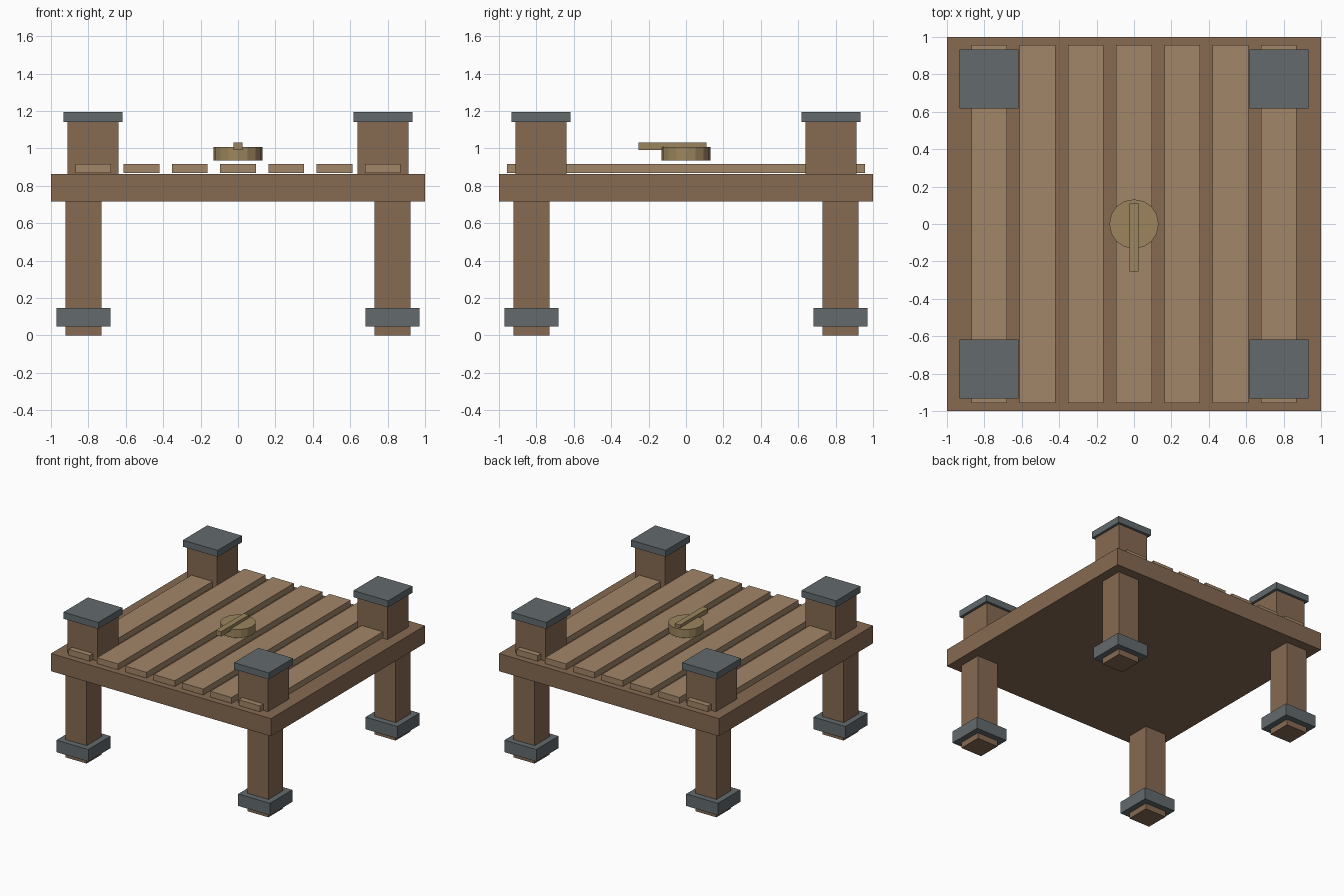
import bpy
import bmesh
from mathutils import Matrix

if "Cube" in bpy.data.objects:
    bpy.data.objects.remove(bpy.data.objects["Cube"])


def material(name, rgb):
    m = bpy.data.materials.new(name)
    m.diffuse_color = (*rgb, 1)
    m.use_nodes = True
    m.node_tree.nodes["Principled BSDF"].inputs["Base Color"].default_value = m.diffuse_color
    return m


WOOD = material("dark_wood", (0.24, 0.145, 0.085))
PLANK = material("light_wood", (0.36, 0.24, 0.14))
IRON = material("iron", (0.125, 0.145, 0.155))
BRASS = material("brass", (0.33, 0.235, 0.11))


def finish(name, bm, mat):
    mesh = bpy.data.meshes.new(name)
    bm.to_mesh(mesh)
    bm.free()
    mesh.materials.append(mat)
    obj = bpy.data.objects.new(name, mesh)
    bpy.context.collection.objects.link(obj)
    return obj


def box(name, x, y, z, mat):
    """Box from (min, max) pairs on each axis."""
    bm = bmesh.new()
    size = [b - a for a, b in (x, y, z)]
    centre = [(a + b) / 2 for a, b in (x, y, z)]
    bmesh.ops.create_cube(
        bm, size=1, matrix=Matrix.Translation(centre) @ Matrix.Diagonal((*size, 1)))
    return finish(name, bm, mat)


# Platform slab
box("platform", (-1, 1), (-1, 1), (0.717, 0.862), WOOD)

# Deck planks, just above the slab
for i in range(-3, 4):
    cx = i * 0.258
    box(f"deck_plank_{i + 4}", (cx - 0.096, cx + 0.096), (-0.957, 0.957),
        (0.867, 0.915), PLANK)

# Corner parts: name, centre offset, half width, z range, material
CORNER_PARTS = [
    ("leg", 0.826, 0.096, (0.0, 0.717), WOOD),
    ("foot_band", 0.826, 0.1445, (0.048, 0.147), IRON),
    ("corner_post", 0.775, 0.137, (0.862, 1.14), WOOD),
    ("post_cap", 0.775, 0.158, (1.14, 1.194), IRON),
]
for sx, side in ((-1, "left"), (1, "right")):
    for sy, end in ((-1, "front"), (1, "back")):
        for part, c, h, z, mat in CORNER_PARTS:
            box(f"{end}_{side}_{part}", (sx * c - h, sx * c + h),
                (sy * c - h, sy * c + h), z, mat)

# Central dial and its pointer bar
bm = bmesh.new()
bmesh.ops.create_cone(bm, cap_ends=True, segments=16, radius1=0.132, radius2=0.132,
                      depth=0.07, matrix=Matrix.Translation((0, 0, 0.971)))
finish("dial", bm, BRASS)
box("dial_pointer", (-0.024, 0.024), (-0.254, 0.11), (0.99, 1.03), BRASS)
